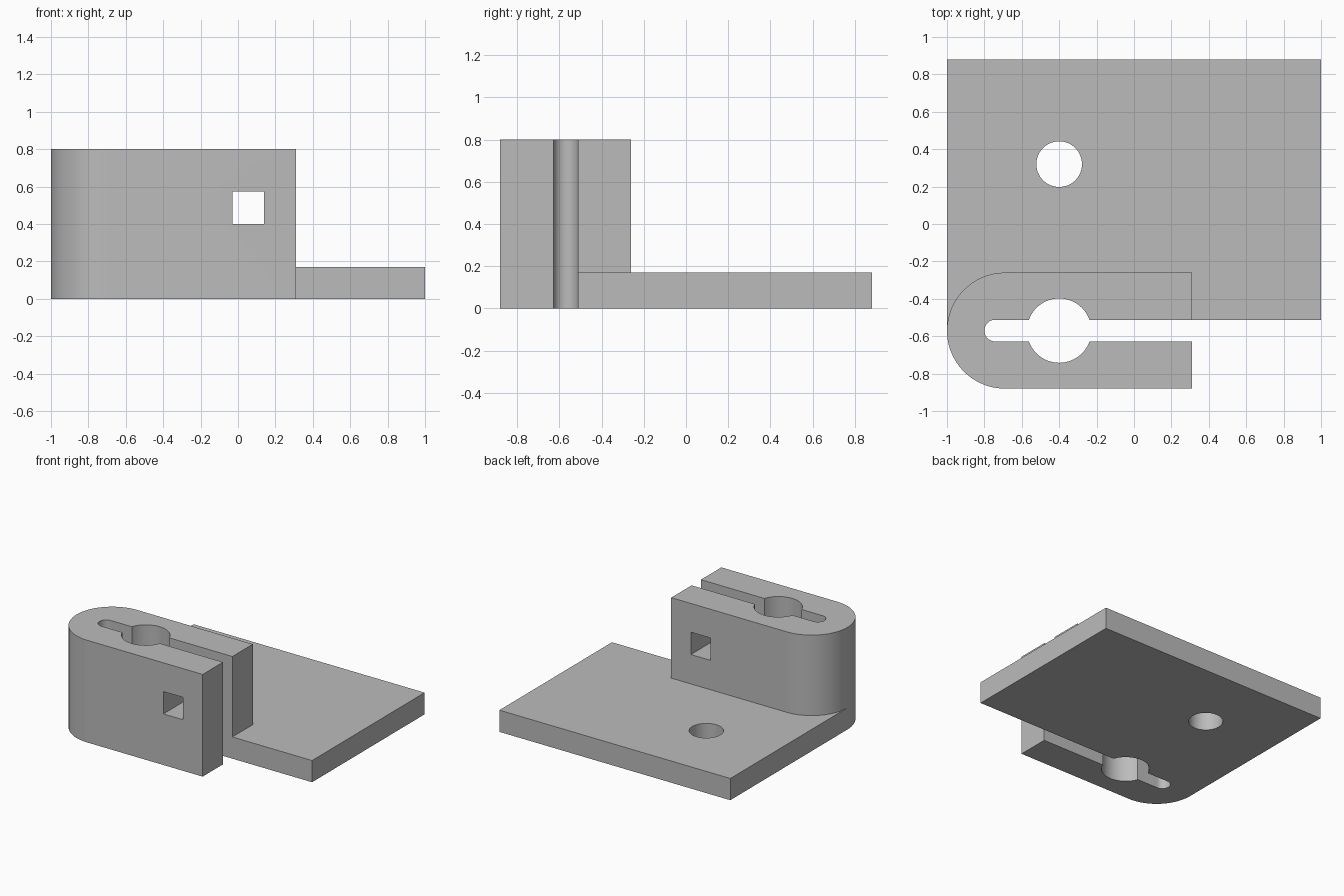
import bpy
import bmesh
from math import cos, sin, pi, radians

if "Cube" in bpy.data.objects:
    bpy.data.objects.remove(bpy.data.objects["Cube"], do_unlink=True)

# Single grey finish
GREY = (0.5, 0.5, 0.5, 1.0)
grey = bpy.data.materials.new("plain grey")
grey.use_nodes = True
grey.diffuse_color = GREY
grey.node_tree.nodes["Principled BSDF"].inputs["Base Color"].default_value = GREY

# Main dimensions
CLAMP_Y, CLAMP_R, CLAMP_END = -0.57, 0.31, 0.31
HEIGHT, PLATE_TOP, BACK = 0.80, 0.17, 0.88
BORE_X = -0.40


def arc(cx, cy, r, start, end, steps):
    angles = [start + (end - start) * i / steps for i in range(steps + 1)]
    return [(cx + r * cos(a), cy + r * sin(a)) for a in angles]


def extrude(name, outline, z0, z1):
    """Solid prism from a counter-clockwise outline."""
    bm = bmesh.new()
    base = bm.faces.new([bm.verts.new((x, y, z0)) for x, y in outline])
    top = bmesh.ops.extrude_face_region(bm, geom=[base])["geom"]
    bmesh.ops.translate(bm, vec=(0, 0, z1 - z0),
                        verts=[g for g in top if isinstance(g, bmesh.types.BMVert)])
    bmesh.ops.recalc_face_normals(bm, faces=bm.faces)
    mesh = bpy.data.meshes.new(name)
    bm.to_mesh(mesh)
    bm.free()
    mesh.materials.append(grey)
    obj = bpy.data.objects.new(name, mesh)
    bpy.context.collection.objects.link(obj)
    return obj


def box(x0, x1, y0, y1):
    return [(x0, y0), (x1, y0), (x1, y1), (x0, y1)]


def slot_outline(cy, r, left, right, steps):
    """Straight bar with a rounded left end."""
    return ([(right, cy - r), (right, cy + r)]
            + arc(left + r, cy, r, pi / 2, 3 * pi / 2, steps))


def combine(obj, other, operation):
    mod = obj.modifiers.new(operation.title(), "BOOLEAN")
    mod.operation, mod.solver, mod.object = operation, "EXACT", other
    bpy.context.view_layer.objects.active = obj
    bpy.ops.object.modifier_apply(modifier=mod.name)
    bpy.data.objects.remove(other, do_unlink=True)


# Base plate and upright clamp joined into one solid
bracket = extrude("clamp_bracket", box(-1, 1, CLAMP_Y, BACK), 0, PLATE_TOP)
clamp = extrude("clamp_block", slot_outline(CLAMP_Y, CLAMP_R, -1, CLAMP_END, 48), 0, HEIGHT)
combine(bracket, clamp, "UNION")

# Clamping slot, main bore, mounting hole and square bolt window
cutters = [
    extrude("slot_cutter", slot_outline(CLAMP_Y, 0.058, -0.80, 1.2, 24), -0.1, 1),
    extrude("bore_cutter", arc(BORE_X, CLAMP_Y, 0.172, 0, 2 * pi, 64)[:-1], -0.1, 1),
    extrude("hole_cutter", arc(BORE_X, 0.32, 0.122, 0, 2 * pi, 64)[:-1], -0.1, 1),
    extrude("window_cutter", box(-0.03, 0.14, -1, 0), 0.40, 0.575),
]
for cutter in cutters:
    combine(bracket, cutter, "DIFFERENCE")

# Smooth curved walls, crisp edges
bpy.ops.object.select_all(action="DESELECT")
bracket.select_set(True)
bpy.context.view_layer.objects.active = bracket
bpy.ops.object.shade_smooth_by_angle(angle=radians(30))
